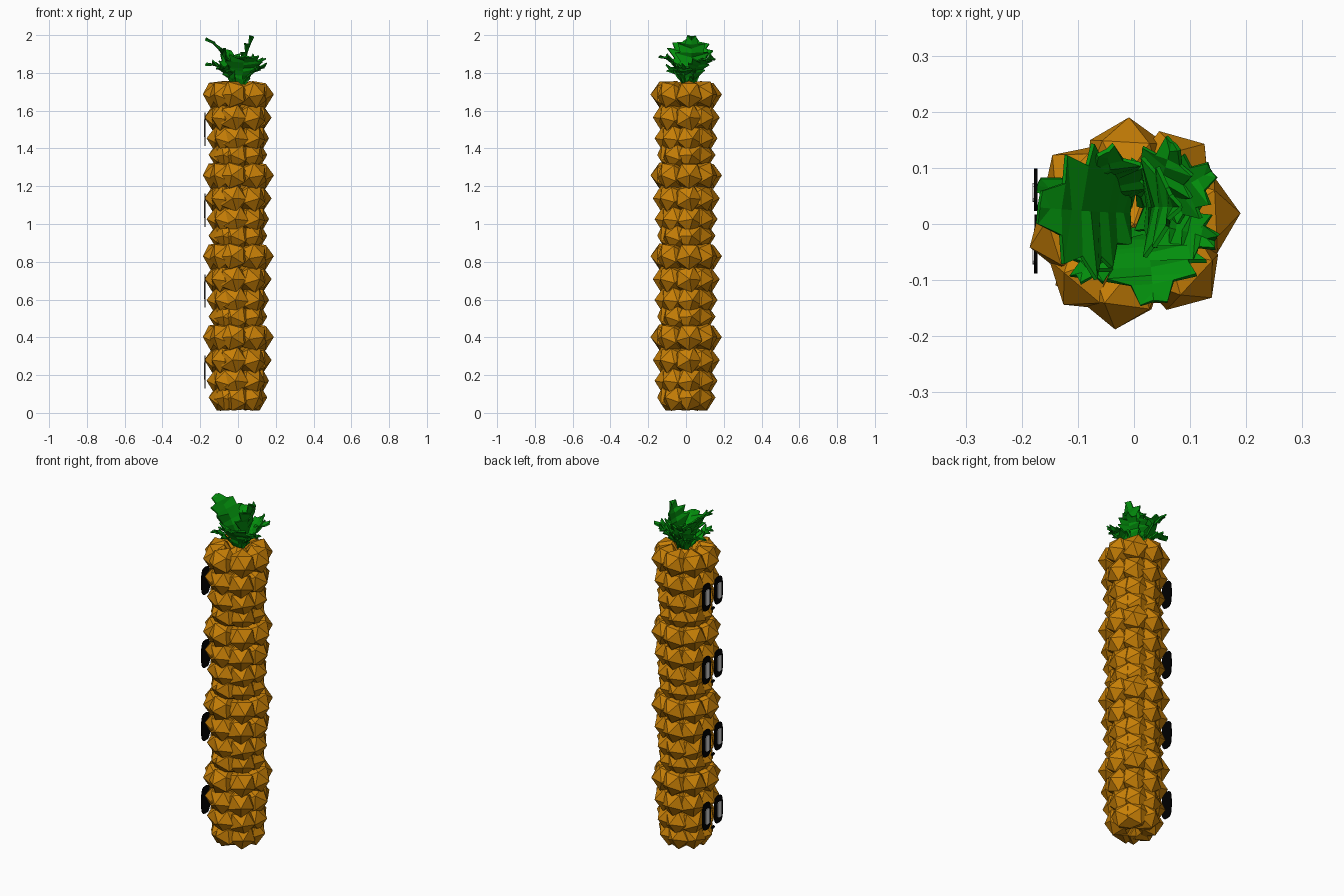
import bpy, bmesh, math, random
from mathutils import Vector, Matrix

random.seed(4)
cube = bpy.data.objects.get("Cube")
if cube:
    bpy.data.objects.remove(cube, do_unlink=True)


def material(name, rgb):
    m = bpy.data.materials.new(name)
    m.use_nodes = True
    m.diffuse_color = (*rgb, 1)
    m.node_tree.nodes["Principled BSDF"].inputs["Base Color"].default_value = (*rgb, 1)
    return m


ORANGE = material("golden_orange", (0.58, 0.215, 0.002))
GREEN = material("leaf_green", (0.001, 0.28, 0.004))
BLACK = material("black", (0.0, 0.0, 0.0))
GREY = material("grey", (0.75, 0.75, 0.75))


def finish(name, bm, mat):
    bmesh.ops.recalc_face_normals(bm, faces=bm.faces[:])
    mesh = bpy.data.meshes.new(name)
    bm.to_mesh(mesh)
    bm.free()
    mesh.materials.append(mat)
    obj = bpy.data.objects.new(name, mesh)
    bpy.context.collection.objects.link(obj)
    return obj


# Fruit segments: rings of slightly tilted icosahedra
BALL = 0.08
PERIOD = 0.428
ANGLES = (-102, -44, 8, 53, 97, 143, 189, 228)


def ball_ring(name, z, radius, phase, tilts):
    bm = bmesh.new()
    for degrees, (spin, tilt) in zip(ANGLES, tilts):
        matrix = (Matrix.Translation((0, 0, z))
                  @ Matrix.Rotation(math.radians(degrees + phase), 4, 'Z')
                  @ Matrix.Translation((radius, 0, 0))
                  @ Matrix.Rotation(tilt, 4, 'Z')
                  @ Matrix.Rotation(math.pi / 2, 4, 'Y')
                  @ Matrix.Rotation(spin, 4, 'Z'))
        bmesh.ops.create_icosphere(bm, subdivisions=1, radius=BALL, matrix=matrix)
    finish(name, bm, ORANGE)


# Flat face pieces with rounded-rectangle outlines, facing -x
def plate(name, y, z, half_w, half_h, x, mat, sides=20, power=0.6):
    def soft(v):
        return math.copysign(abs(v) ** power, v)
    bm = bmesh.new()
    ends = []
    for dx in (-0.003, 0.003):
        ring = []
        for i in range(sides):
            a = math.tau * i / sides
            ring.append(bm.verts.new((x + dx, y + half_w * soft(math.cos(a)),
                                      z + half_h * soft(math.sin(a)))))
        bm.faces.new(ring)
        ends.append(ring)
    for i in range(sides):
        j = (i + 1) % sides
        bm.faces.new((ends[0][i], ends[0][j], ends[1][j], ends[1][i]))
    finish(name, bm, mat)


rings = [(0.082, 0.078, 5), (0.170, 0.088, 2), (0.280, 0.099, -3), (0.402, 0.111, 0)]
ring_tilts = [[(random.uniform(-0.3, 0.3), random.uniform(-0.3, 0.3)) for _ in ANGLES]
              for _ in rings]

for fruit in range(4):
    base = fruit * PERIOD
    for k, (z, radius, phase) in enumerate(rings):
        ball_ring(f"fruit_{fruit + 1}_ring_{k + 1}", base + z, radius, phase, ring_tilts[k])

    # Core closes the middle of the rings
    core = bmesh.new()
    bmesh.ops.create_icosphere(core, subdivisions=1, radius=0.1,
                               matrix=Matrix.Translation((0, 0, base + 0.36)))
    finish(f"fruit_{fruit + 1}_core", core, ORANGE)

    # Tall eyes and small mouth
    for side, y in (("left", 0.061), ("right", -0.05)):
        plate(f"eye_rim_{side}_{fruit + 1}", y, base + 0.225, 0.038, 0.08, -0.175, BLACK)
        plate(f"eye_{side}_{fruit + 1}", y - 0.005, base + 0.222, 0.017, 0.046, -0.178,
              GREY, 20, 0.4)
    plate(f"mouth_{fruit + 1}", 0.0, base + 0.137, 0.017, 0.009, -0.174, BLACK, 6, 1)


# Serrated leaf along a curve from root to tip, with ragged curling spikes
def leaf(name, root, bend, tip, half_width, steps=10):
    a, b, c = Vector(root), Vector(bend), Vector(tip)
    out = c - a
    side = Vector((-out.y, out.x, 0)).normalized()
    bm = bmesh.new()
    rows = []
    for i in range(steps + 1):
        t = i / steps
        p = a * (1 - t) ** 2 + b * 2 * t * (1 - t) + c * t * t
        tangent = ((b - a) * (1 - t) + (c - b) * t).normalized()
        normal = side.cross(tangent)
        spike = i % 2
        w = half_width * (0.35 + 0.75 * math.sin(math.pi * t ** 1.2)) * (1 - t ** 5)
        w = max(0.003, w * (1.0 if spike else 0.7))
        row = [bm.verts.new(p)]
        for sign in (1, -1):
            lift = random.uniform(-0.022, 0.015) * spike - w * 0.12
            row.append(bm.verts.new(p + side * w * sign + tangent * 0.018 * spike
                                    + normal * lift))
        rows.append(row)
    for r, s in zip(rows, rows[1:]):
        for j in (1, 2):
            bm.faces.new((r[0], r[j], s[j], s[0]))
    obj = finish(name, bm, GREEN)
    solid = obj.modifiers.new("thickness", 'SOLIDIFY')
    solid.thickness = 0.008
    solid.offset = 0


# Crown: two broad upright fronds, then shorter leaves around them
leaf("frond_right", (-0.01, 0.02, 1.74), (-0.07, 0.02, 1.93), (-0.17, 0.03, 1.985), 0.115)
leaf("frond_left", (0.02, 0.03, 1.74), (0.03, 0.03, 1.9), (0.083, 0.03, 1.992), 0.085)
leaf("leaf_right", (-0.02, 0.03, 1.74), (-0.07, 0.05, 1.85), (-0.172, 0.07, 1.845), 0.05)
leaf("leaf_front", (0.02, -0.01, 1.74), (0.03, -0.06, 1.87), (0.035, -0.138, 1.89), 0.095)
leaf("leaf_left", (0.03, 0.0, 1.74), (0.09, -0.01, 1.84), (0.142, -0.03, 1.83), 0.05)
leaf("leaf_back_left", (0.03, 0.03, 1.74), (0.08, 0.06, 1.86), (0.138, 0.095, 1.87), 0.06)
leaf("leaf_back", (0.02, 0.03, 1.74), (0.05, 0.07, 1.85), (0.07, 0.145, 1.88), 0.06)
leaf("leaf_back_right", (-0.02, 0.03, 1.74), (-0.04, 0.08, 1.85), (-0.05, 0.13, 1.92), 0.065)
leaf("leaf_front_right", (-0.02, -0.01, 1.74), (-0.06, -0.06, 1.83), (-0.1, -0.095, 1.83), 0.045)
